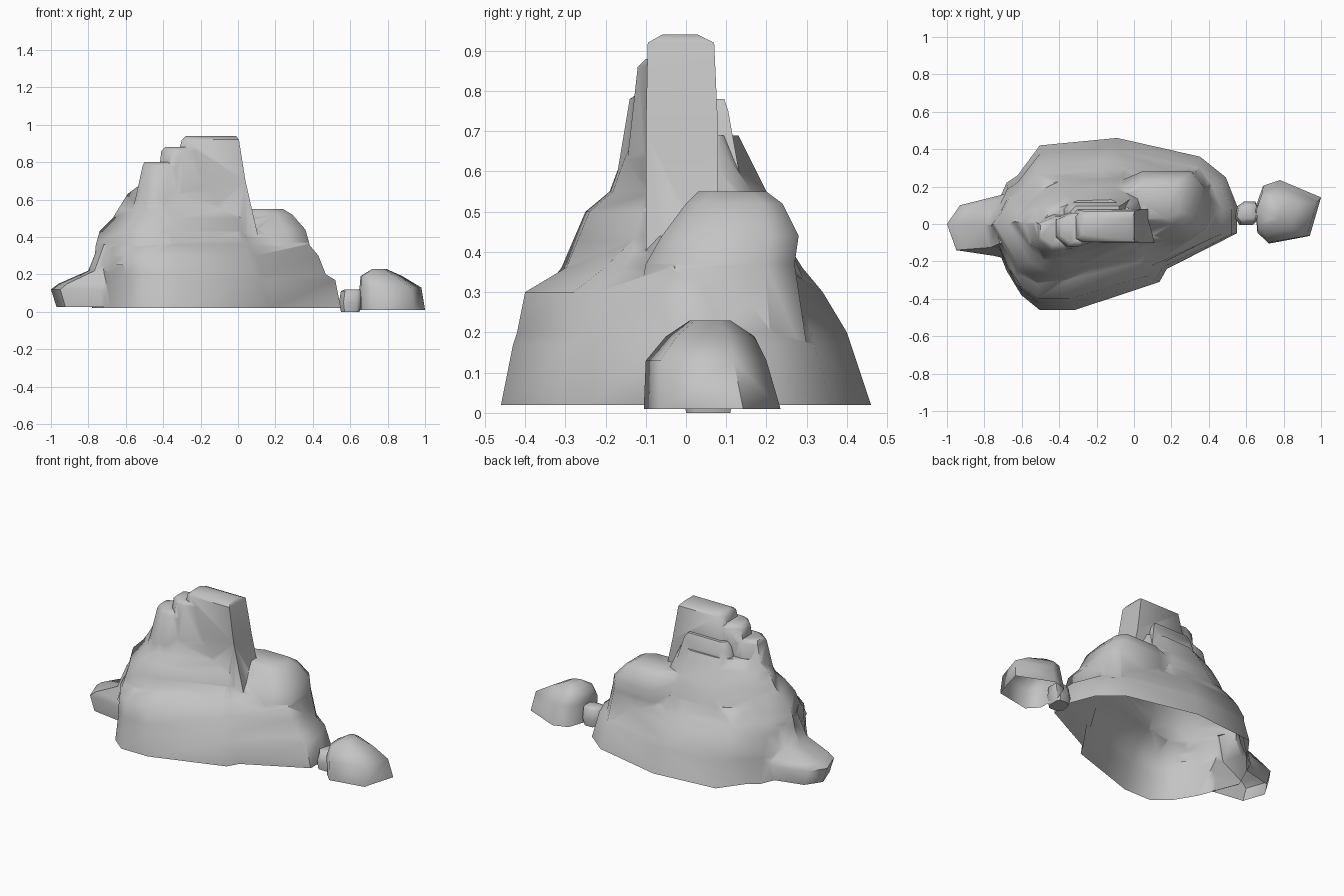
import bpy
import bmesh
import math

if "Cube" in bpy.data.objects:
    bpy.data.objects.remove(bpy.data.objects["Cube"], do_unlink=True)

stone = bpy.data.materials.new("grey_stone")
stone.use_nodes = True
stone.diffuse_color = (0.55, 0.55, 0.55, 1)
stone.node_tree.nodes["Principled BSDF"].inputs["Base Color"].default_value = stone.diffuse_color


def rock(name, outline, levels):
    """Loft a plan outline through levels of (height, x_min, x_max, y_min, y_max)."""
    xs, ys = zip(*outline)
    left, width = min(xs), max(xs) - min(xs)
    front, depth = min(ys), max(ys) - min(ys)
    bm = bmesh.new()
    rings = []
    for z, x_min, x_max, y_min, y_max in levels:
        ring = []
        for x, y in outline:
            u, v = (x - left) / width, (y - front) / depth
            ring.append(bm.verts.new((x_min + u * (x_max - x_min),
                                      y_min + v * (y_max - y_min), z)))
        rings.append(ring)
    count = len(outline)
    for low, high in zip(rings, rings[1:]):
        for i in range(count):
            j = (i + 1) % count
            bm.faces.new((low[i], low[j], high[j], high[i]))
    bm.faces.new(rings[0])
    bm.faces.new(rings[-1])
    bmesh.ops.recalc_face_normals(bm, faces=bm.faces[:])
    # triangulated sides keep the faceted surface planar
    bmesh.ops.triangulate(bm, faces=bm.faces[:])
    mesh = bpy.data.meshes.new(name)
    bm.to_mesh(mesh)
    bm.free()
    mesh.materials.append(stone)
    obj = bpy.data.objects.new(name, mesh)
    bpy.context.collection.objects.link(obj)
    return obj


def activate(obj):
    bpy.ops.object.select_all(action='DESELECT')
    obj.select_set(True)
    bpy.context.view_layer.objects.active = obj


def merge(target, others):
    """Union the other rocks into the target."""
    activate(target)
    for other in others:
        mod = target.modifiers.new("union", 'BOOLEAN')
        mod.operation = 'UNION'
        mod.solver = 'EXACT'
        mod.object = other
        bpy.ops.object.modifier_apply(modifier=mod.name)
        bpy.data.objects.remove(other, do_unlink=True)


def open_base(obj):
    """Remove the downward faces that rest on the ground."""
    bm = bmesh.new()
    bm.from_mesh(obj.data)
    base = [f for f in bm.faces if f.normal.z < -0.9 and f.calc_center_median().z < 0.04]
    bmesh.ops.delete(bm, geom=base, context='FACES')
    bm.to_mesh(obj.data)
    bm.free()


def soften(obj, degrees):
    activate(obj)
    bpy.ops.object.shade_smooth_by_angle(angle=math.radians(degrees))


# Plan shapes
hill_plan = [(-.8, 0), (-.7, -.25), (-.62, -.38), (-.52, -.46), (-.33, -.46),
             (.13, -.31), (.17, -.24), (.55, -.05), (.55, .1), (.49, .25),
             (.35, .36), (-.1, .46), (-.52, .42), (-.64, .26), (-.7, .22)]
ridge_plan = [(-.74, 0), (-.62, -.2), (-.52, -.25), (-.38, -.24), (0, -.11),
              (.1, 0), (.05, .15), (-.1, .23), (-.4, .22), (-.62, .12)]
slab_plan = [(0, .1), (.1, 0), (1, 0), (1, 1), (.1, 1), (0, .8)]
wedge_plan = [(0, .3), (.15, 0), (.3, 0), (1, .5), (1, .9), (.2, 1), (0, .8)]
dome_plan = [(0, .3), (.2, 0), (.8, 0), (1, .2), (1, .8), (.9, 1), (.4, 1), (.1, .8)]
lobe_plan = [(-1, 0), (-.95, -.14), (-.75, -.17), (-.4, -.25), (-.4, .25), (-.73, .15), (-.93, .1)]
boulder_plan = [(.65, .09), (.66, -.04), (.72, -.1), (.94, -.06), (1, .14), (.78, .23), (.69, .2)]

# Main hill with its wide base
hill = rock("rock_mass", hill_plan, [
    (.02, -.78, .55, -.46, .46),
    (.17, -.77, .52, -.43, .41),
    (.2, -.77, .47, -.42, .4),
    (.3, -.76, .43, -.4, .34),
    (.36, -.75, .38, -.3, .29),
    (.44, -.65, .3, -.19, .24)])

# Ridge climbing from the shoulder towards the steps
ridge = rock("ridge", ridge_plan, [
    (.25, -.77, .22, -.4, .33),
    (.36, -.76, .17, -.31, .28),
    (.43, -.74, .13, -.28, .25),
    (.5, -.67, .1, -.25, .23),
    (.55, -.64, .06, -.19, .2),
    (.63, -.59, .03, -.16, .16),
    (.69, -.51, 0, -.13, .13)])

# Rounded shoulder behind the crag
shoulder = rock("shoulder", dome_plan, [
    (.1, -.3, .43, -.15, .31),
    (.37, -.2, .38, -.1, .27),
    (.44, -.17, .36, -.06, .28),
    (.52, -.12, .29, 0, .24),
    (.55, -.07, .24, .03, .2)])

# Low outcrop running into the end of the hill
outcrop = rock("outcrop", lobe_plan, [
    (.025, -.97, -.4, -.24, .24),
    (.12, -1, -.4, -.25, .25),
    (.15, -.96, -.4, -.24, .23),
    (.22, -.8, -.4, -.22, .21),
    (.36, -.745, -.4, -.18, .17)])

# Upright crag with steps that taper into its sides
crag = rock("crag", slab_plan, [
    (.35, -.42, .12, -.1, .08),
    (.7, -.36, .04, -.1, .08),
    (.92, -.3, .005, -.095, .07),
    (.94, -.28, -.01, -.06, .03)])
upper_step = rock("upper_step", wedge_plan, [
    (.5, -.45, .03, -.16, .07),
    (.86, -.41, -.03, -.12, .06),
    (.88, -.39, -.05, -.1, .03)])
lower_step = rock("lower_step", wedge_plan, [
    (.4, -.6, -.02, -.24, .08),
    (.6, -.55, -.02, -.17, .06),
    (.78, -.51, -.04, -.14, .04),
    (.8, -.5, -.06, -.11, .02)])
back_step = rock("back_step", slab_plan, [
    (.5, -.42, .0, -.05, .15),
    (.75, -.36, -.06, -.05, .105),
    (.78, -.34, -.08, -.05, .095)])

merge(hill, [ridge, shoulder, outcrop, crag, upper_step, lower_step, back_step])
open_base(hill)
soften(hill, 56)

# Separate boulder
boulder = rock("boulder", boulder_plan, [
    (.01, .65, 1, -.105, .235),
    (.13, .65, .98, -.1, .2),
    (.19, .655, .88, -.05, .17),
    (.23, .72, .79, .01, .11)])
open_base(boulder)
soften(boulder, 65)

# Small stone bridging the gap
pebble = rock("pebble", dome_plan, [
    (0, .55, .65, 0, .11),
    (.05, .54, .66, -.005, .12),
    (.11, .55, .66, .01, .11),
    (.12, .57, .65, .03, .1)])
soften(pebble, 50)
